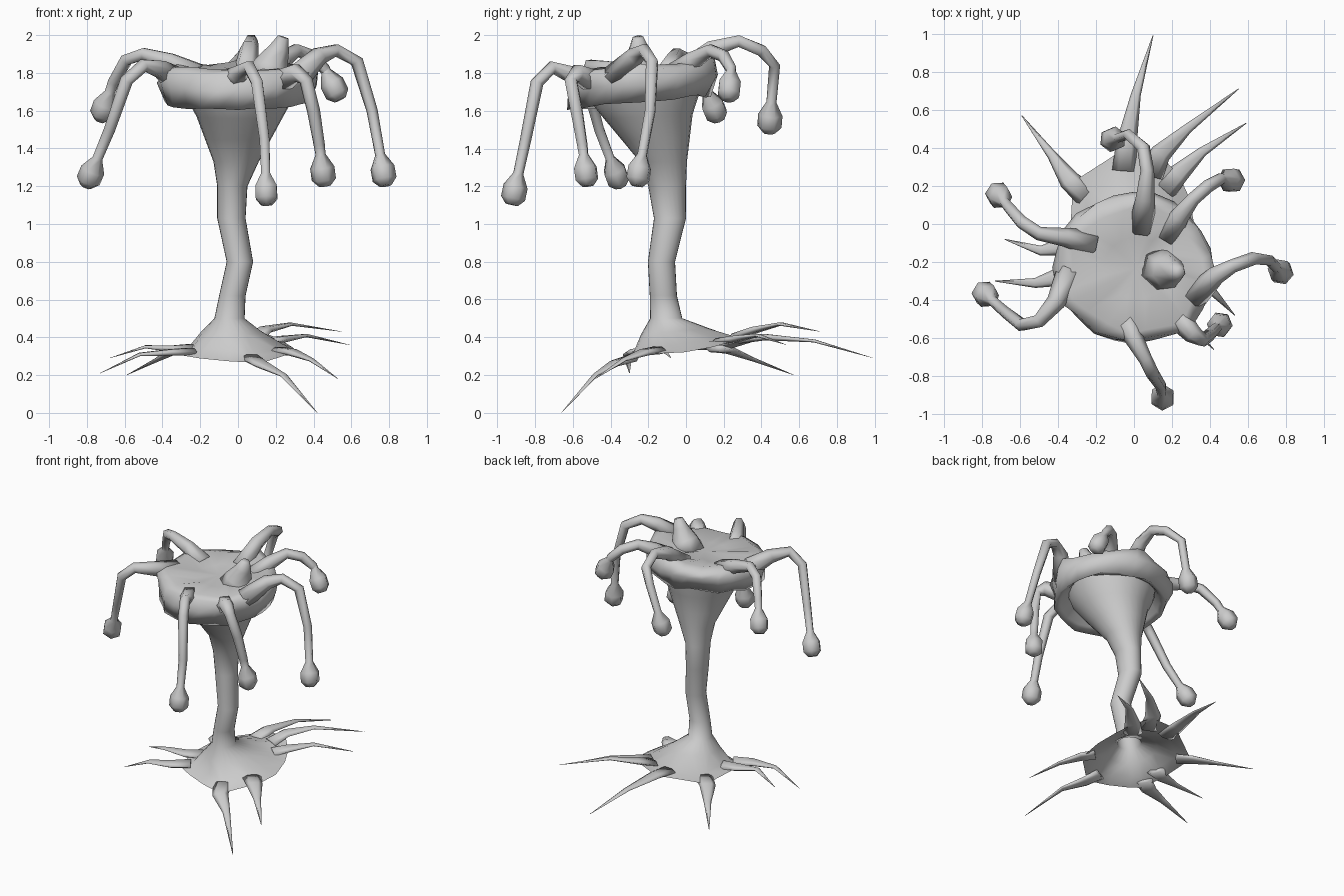
import bpy, bmesh, math, random
from mathutils import Vector

random.seed(4)


def finish(name, rings, cap_start=False, cap_end=False):
    """Skin a list of equal-length point rings into a smooth object."""
    bm = bmesh.new()
    rows = [[bm.verts.new(p) for p in ring] for ring in rings]
    n = len(rows[0])
    for a, b in zip(rows, rows[1:]):
        for i in range(n):
            j = (i + 1) % n
            bm.faces.new((a[i], a[j], b[j], b[i]))
    for use, row in ((cap_start, rows[0]), (cap_end, rows[-1])):
        if use:
            c = bm.verts.new(sum((v.co for v in row), Vector()) / n)
            for i in range(n):
                bm.faces.new((row[i], row[(i + 1) % n], c))
    bmesh.ops.recalc_face_normals(bm, faces=bm.faces)
    for f in bm.faces:
        f.smooth = True
    me = bpy.data.meshes.new(name)
    bm.to_mesh(me)
    bm.free()
    ob = bpy.data.objects.new(name, me)
    bpy.context.collection.objects.link(ob)
    return ob


def stack(rows, n, wobble=0.0):
    """Level elliptical rings: cx, cy, z, rx, ry, tilt along y, with organic wobble."""
    rings = []
    for cx, cy, z, rx, ry, tilt in rows:
        ring = []
        for i in range(n):
            a = math.tau * i / n
            k = 1 + random.uniform(-wobble, wobble)
            x, y = rx * k * math.cos(a), ry * k * math.sin(a)
            ring.append(Vector((cx + x, cy + y, z + tilt * y + random.uniform(-wobble, wobble) * 0.35)))
        rings.append(ring)
    return rings


def web(ring, targets, reach, strength):
    """Pull ring points towards nearby limbs so the surface webs between them."""
    for p in ring:
        t = min((Vector(q) for q in targets), key=lambda q: (q.xy - p.xy).length)
        p += (t - p) * max(0, 1 - (t.xy - p.xy).length / reach) * strength


def tube(name, pts, radii, n, flat=1.0):
    """Tapered tube along a path with a carried-along frame."""
    pts = [Vector(p) for p in pts]
    rings, side = [], None
    for i, p in enumerate(pts):
        d = (pts[min(i + 1, len(pts) - 1)] - pts[max(i - 1, 0)]).normalized()
        if side is None:
            side = d.cross(Vector((0, 0, 1)))
        side = (side - d * side.dot(d)).normalized()
        up = d.cross(side)
        rings.append([p + radii[i] * (side * math.cos(math.tau * k / n) + up * flat * math.sin(math.tau * k / n))
                      for k in range(n)])
    return finish(name, rings, True, True)


# Pointed root paths, from the skirt outwards
roots = {
    "back": [(-0.05, 0.28, 0.385), (-0.04, 0.42, 0.40), (0.01, 0.68, 0.38), (0.10, 0.99, 0.29)],
    "back_right": [(0.09, 0.26, 0.40), (0.14, 0.37, 0.44), (0.28, 0.50, 0.47), (0.55, 0.71, 0.43)],
    "right": [(0.16, 0.18, 0.375), (0.23, 0.26, 0.39), (0.36, 0.38, 0.41), (0.59, 0.53, 0.36)],
    "back_left": [(-0.25, 0.15, 0.34), (-0.34, 0.23, 0.33), (-0.43, 0.36, 0.28), (-0.59, 0.57, 0.20)],
    "left": [(-0.25, -0.07, 0.345), (-0.35, -0.11, 0.34), (-0.49, -0.14, 0.35), (-0.68, -0.08, 0.29)],
    "left_front": [(-0.25, -0.20, 0.325), (-0.36, -0.27, 0.32), (-0.52, -0.31, 0.31), (-0.73, -0.30, 0.21)],
    "front": [(0.07, -0.28, 0.29), (0.12, -0.38, 0.26), (0.24, -0.48, 0.20), (0.42, -0.66, 0.00)],
    "right_front": [(0.22, -0.15, 0.33), (0.29, -0.22, 0.32), (0.39, -0.33, 0.28), (0.53, -0.48, 0.18)],
}
for key, path in roots.items():
    tube("root_" + key, path, [0.065, 0.055, 0.026, 0.002], 6, 0.35)

# Stem: flared trumpet on top, spreading open skirt at the foot
stem = stack([
    (0.01, -0.23, 1.74, 0.31, 0.30, 0.05),
    (0.01, -0.22, 1.66, 0.28, 0.285, 0.05),
    (0.01, -0.20, 1.57, 0.23, 0.235, 0.05),
    (0.00, -0.16, 1.45, 0.175, 0.18, 0.03),
    (-0.01, -0.12, 1.33, 0.12, 0.125, 0),
    (-0.03, -0.10, 1.20, 0.08, 0.10, 0),
    (-0.035, -0.085, 1.03, 0.075, 0.085, 0),
    (0.01, -0.13, 0.80, 0.07, 0.072, 0),
    (-0.03, -0.12, 0.62, 0.07, 0.072, 0),
    (-0.045, -0.105, 0.50, 0.08, 0.085, 0),
    (-0.035, -0.06, 0.43, 0.16, 0.18, 0.1),
    (-0.01, 0.00, 0.375, 0.25, 0.28, 0.12),
    (0.00, 0.01, 0.32, 0.32, 0.35, 0.13),
], 24)
web(stem[-2], [p[0] for p in roots.values()], 0.2, 0.9)
web(stem[-1], [p[1] for p in roots.values()], 0.25, 1.0)
finish("stem", stem)

# Drooping feelers: path from cap to the bulb centre
feelers = {
    "left_back": [(-0.22, -0.10, 1.79), (-0.36, -0.07, 1.86), (-0.50, -0.05, 1.90), (-0.59, 0.01, 1.87),
                  (-0.66, 0.09, 1.75), (-0.71, 0.15, 1.61)],
    "left_front": [(-0.34, -0.25, 1.77), (-0.41, -0.41, 1.82), (-0.50, -0.51, 1.84), (-0.59, -0.53, 1.76),
                   (-0.68, -0.46, 1.50), (-0.78, -0.37, 1.26)],
    "front": [(-0.05, -0.50, 1.75), (0.00, -0.60, 1.79), (0.06, -0.71, 1.83), (0.10, -0.79, 1.75),
              (0.14, -0.85, 1.45), (0.15, -0.91, 1.17)],
    "right_front": [(0.22, -0.48, 1.75), (0.31, -0.58, 1.80), (0.36, -0.61, 1.76), (0.40, -0.58, 1.60),
                    (0.43, -0.55, 1.42), (0.45, -0.53, 1.27)],
    "right": [(0.32, -0.38, 1.78), (0.43, -0.27, 1.89), (0.52, -0.22, 1.92), (0.63, -0.18, 1.86),
              (0.71, -0.19, 1.60), (0.77, -0.25, 1.27)],
    "right_back": [(0.18, -0.06, 1.79), (0.24, 0.04, 1.87), (0.31, 0.13, 1.92), (0.39, 0.20, 1.89),
                   (0.46, 0.24, 1.82), (0.51, 0.23, 1.72)],
    "back": [(0.04, -0.02, 1.80), (0.06, 0.14, 1.93), (0.07, 0.28, 1.97), (0.05, 0.40, 1.92),
             (-0.03, 0.47, 1.84), (-0.11, 0.445, 1.55)],
}
for key, path in feelers.items():
    tip = Vector(path[-1])
    d = (tip - Vector(path[-2])).normalized()
    tail = [tip - d * 0.10, tip - d * 0.03, tip + d * 0.035, tip + d * 0.07]
    tube("feeler_" + key, path[:-1] + tail,
         [0.07, 0.05, 0.036, 0.035, 0.030, 0.027, 0.065, 0.065, 0.033], 6)

# Cap: shallow lumpy dish with a concave underside, its rim webbed up to the feelers
cap = stack([
    (0.01, -0.23, 1.73, 0.28, 0.27, 0.08),
    (0.00, -0.25, 1.67, 0.35, 0.33, 0.09),
    (0.00, -0.25, 1.645, 0.39, 0.37, 0.10),
    (0.00, -0.23, 1.745, 0.42, 0.395, 0.10),
    (0.01, -0.23, 1.805, 0.41, 0.385, 0.03),
    (0.01, -0.24, 1.835, 0.33, 0.31, 0.04),
    (0.01, -0.23, 1.815, 0.17, 0.16, 0.04),
], 24, 0.03)
web(cap[4], [p[1] for p in feelers.values()], 0.2, 0.7)
web(cap[5], [p[1] for p in feelers.values()], 0.22, 0.7)
finish("cap", cap, False, True)

# Blunt horn on the dish
tube("horn", [(0.16, -0.24, 1.78), (0.18, -0.25, 1.85), (0.22, -0.25, 1.93), (0.24, -0.255, 1.99)],
     [0.13, 0.09, 0.055, 0.03], 7)
